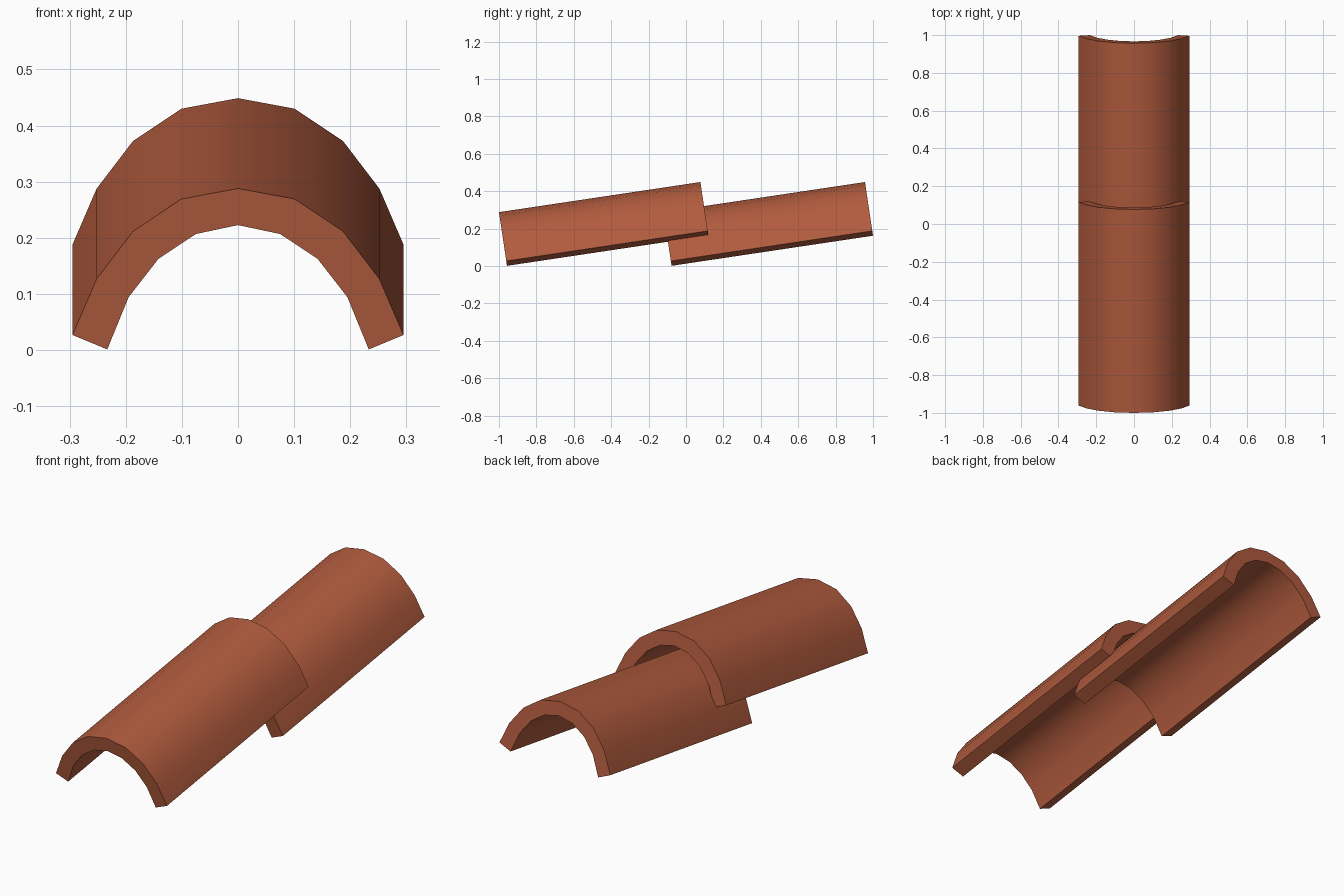
import bpy, bmesh, math

if "Cube" in bpy.data.objects:
    bpy.data.objects.remove(bpy.data.objects["Cube"])

TILT = math.radians(8.5)
LENGTH = 1.089

clay = bpy.data.materials.new("terracotta")
clay.diffuse_color = (0.44, 0.105, 0.048, 1)
clay.use_nodes = True
clay.node_tree.nodes["Principled BSDF"].inputs["Base Color"].default_value = clay.diffuse_color

# Right half of the arch section (x, height), crown to foot
outer = [(0, .291), (.101, .272), (.187, .214), (.252, .128), (.295, .027)]
inner = [(0, .225), (.075, .209), (.142, .164), (.195, .095), (.233, .001)]


def full_arch(half):
    return [(-x, z) for x, z in reversed(half[1:])] + half


def roof_tile(name, y):
    bm = bmesh.new()
    rings = []
    for yy in (0, LENGTH):
        rings.append([[bm.verts.new((x, yy, z)) for x, z in full_arch(h)]
                      for h in (outer, inner)])
    (fo, fi), (bo, bi) = rings
    n = len(fo)
    for i in range(n - 1):
        j = i + 1
        bm.faces.new((fo[i], fo[j], bo[j], bo[i]))   # outside
        bm.faces.new((fi[j], fi[i], bi[i], bi[j]))   # inside
        bm.faces.new((fo[j], fo[i], fi[i], fi[j]))   # front end
        bm.faces.new((bo[i], bo[j], bi[j], bi[i]))   # back end
    for k in (0, n - 1):                             # feet
        bm.faces.new((fo[k], bo[k], bi[k], fi[k]))
    bmesh.ops.recalc_face_normals(bm, faces=bm.faces)
    me = bpy.data.meshes.new(name)
    bm.to_mesh(me)
    bm.free()
    me.materials.append(clay)
    ob = bpy.data.objects.new(name, me)
    bpy.context.collection.objects.link(ob)
    ob.location = (0, y, 0)
    ob.rotation_euler.x = TILT
    bpy.ops.object.select_all(action='DESELECT')
    ob.select_set(True)
    bpy.context.view_layer.objects.active = ob
    bpy.ops.object.shade_smooth_by_angle(angle=math.radians(35))


# Two overlapping tiles
roof_tile("front_roof_tile", -.957)
roof_tile("back_roof_tile", -.957 + .88)
